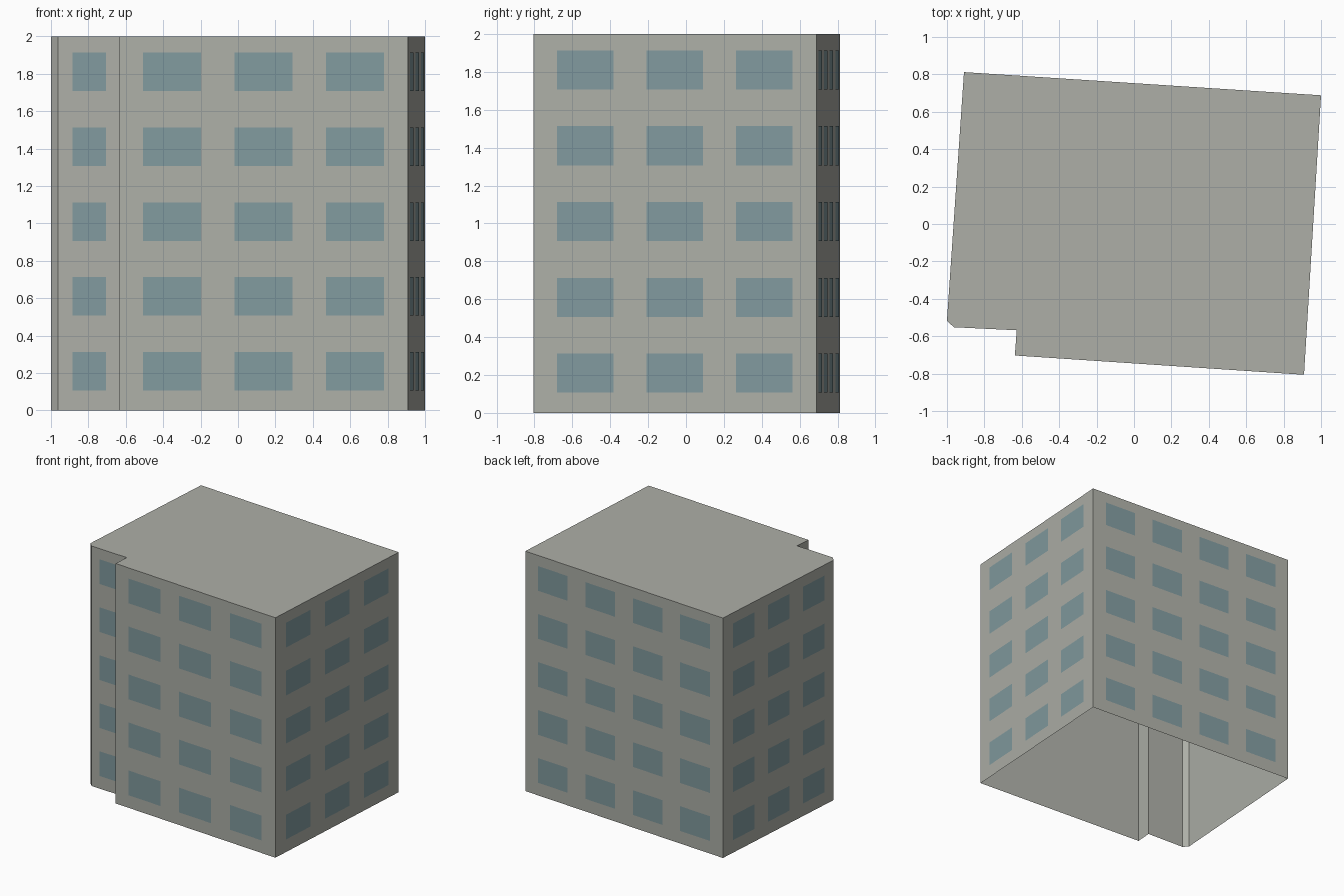
import bpy, bmesh
from mathutils import Vector

cube = bpy.data.objects.get("Cube")
if cube:
    bpy.data.objects.remove(cube, do_unlink=True)

HEIGHT = 2.0
FLOORS = 5
FLOOR_STEP = 0.4
SILL, WINDOW_HEIGHT = 0.107, 0.206
OFFSET = 0.003


def material(name, rgb):
    mat = bpy.data.materials.new(name)
    mat.use_nodes = True
    colour = (*rgb, 1.0)
    mat.diffuse_color = colour
    mat.node_tree.nodes["Principled BSDF"].inputs["Base Color"].default_value = colour
    return mat


def add_object(name, bm, mat):
    mesh = bpy.data.meshes.new(name)
    bm.to_mesh(mesh)
    bm.free()
    mesh.materials.append(mat)
    obj = bpy.data.objects.new(name, mesh)
    bpy.context.collection.objects.link(obj)
    return obj


concrete = material("concrete grey", (0.42, 0.43, 0.39))
glass = material("blue grey glass", (0.22, 0.325, 0.345))

# Footprint, counter-clockwise from the front notch corner
footprint = [Vector(p) for p in (
    (-0.637, -0.703), (0.909, -0.806), (1.0, 0.688), (-0.909, 0.812),
    (-1.0, -0.517), (-0.963, -0.552), (-0.627, -0.568))]

# Walls and roof: a shell open at the base
bm = bmesh.new()
low = [bm.verts.new((p.x, p.y, 0)) for p in footprint]
high = [bm.verts.new((p.x, p.y, HEIGHT)) for p in footprint]
for i in range(len(low)):
    j = (i + 1) % len(low)
    bm.faces.new((low[i], low[j], high[j], high[i]))
bm.faces.new(high)
add_object("building_shell", bm, concrete)


# Windows: thin panes spread evenly over one wall on every floor
def window_grid(name, start, end, count, glazed=0.6):
    along = end - start
    outward = Vector((along.y, -along.x)).normalized() * OFFSET
    width = glazed / count
    gap = (1 - glazed) / (count - 1 + 1.44)
    margin = 0.72 * gap
    bm = bmesh.new()
    for floor in range(FLOORS):
        z0 = SILL + floor * FLOOR_STEP
        z1 = z0 + WINDOW_HEIGHT
        for n in range(count):
            t = margin + n * (width + gap)
            a = start + along * t + outward
            b = start + along * (t + width) + outward
            bm.faces.new([bm.verts.new(co) for co in (
                (a.x, a.y, z0), (b.x, b.y, z0), (b.x, b.y, z1), (a.x, a.y, z1))])
    add_object(name, bm, glass)


window_grid("front_windows", footprint[0], footprint[1], 3)
window_grid("left_windows", footprint[1], footprint[2], 3)
window_grid("back_windows", footprint[2], footprint[3], 4)
window_grid("right_windows", footprint[3], footprint[4], 3, 0.585)
window_grid("recess_windows", footprint[5], footprint[6], 1, 0.53)
